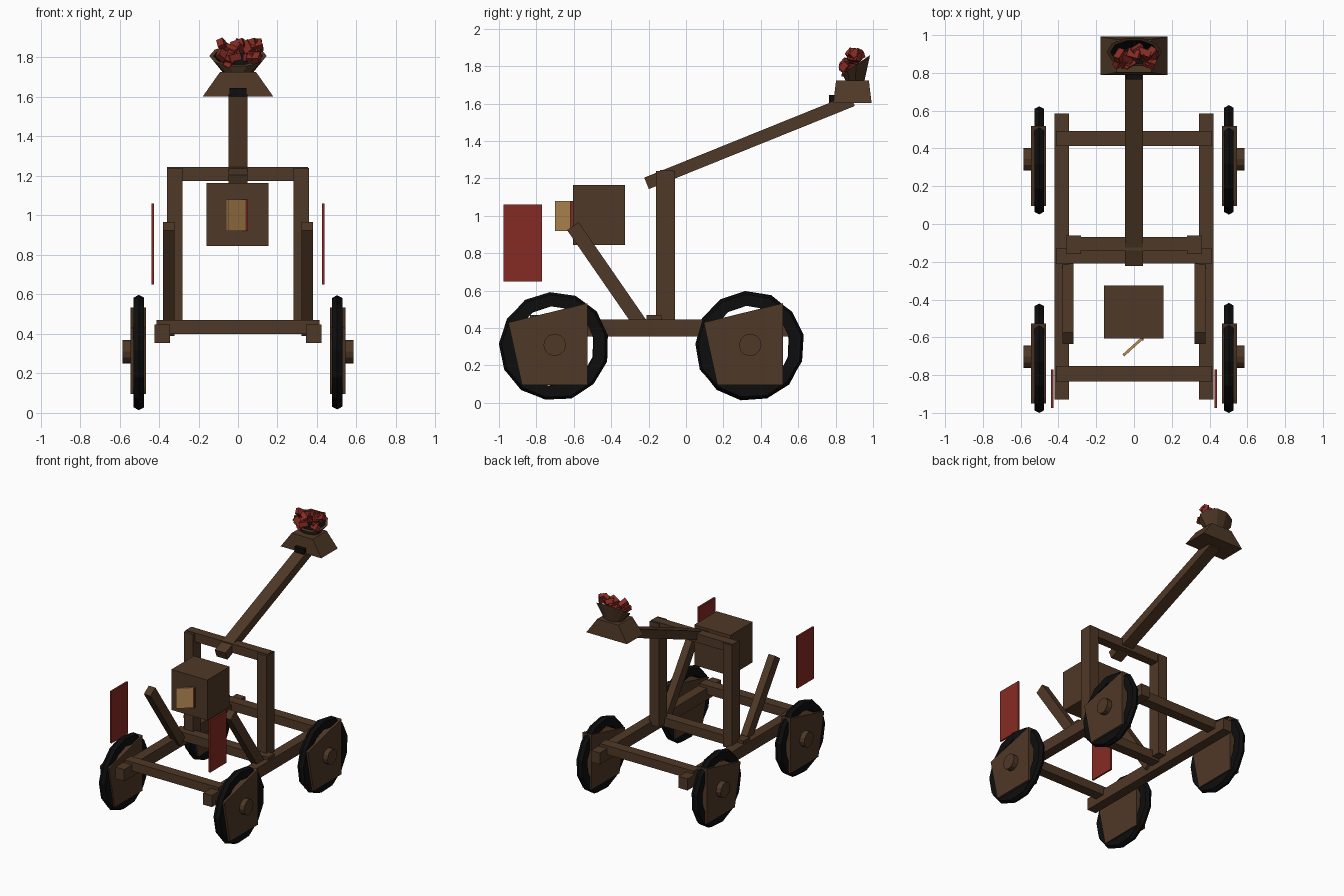
import bpy, bmesh, math, random
from mathutils import Vector, Matrix, Euler

if "Cube" in bpy.data.objects:
    bpy.data.objects.remove(bpy.data.objects["Cube"])

random.seed(4)


def mat(name, col):
    m = bpy.data.materials.new(name)
    m.diffuse_color = (*col, 1)
    m.use_nodes = True
    m.node_tree.nodes["Principled BSDF"].inputs["Base Color"].default_value = m.diffuse_color
    return m


WOOD = mat("dark_wood", (0.078, 0.040, 0.020))
BLACK = mat("black_tyre", (0.004, 0.004, 0.004))
RED = mat("brick_red", (0.24, 0.024, 0.017))
TAN = mat("pale_wood", (0.50, 0.27, 0.09))


def finish(bm, name, *mats):
    bmesh.ops.recalc_face_normals(bm, faces=bm.faces)
    me = bpy.data.meshes.new(name)
    bm.to_mesh(me)
    bm.free()
    for m in mats:
        me.materials.append(m)
    ob = bpy.data.objects.new(name, me)
    bpy.context.collection.objects.link(ob)
    return ob


def box(name, x, y, z, m):
    """Box from (min, max) ranges."""
    bm = bmesh.new()
    bmesh.ops.create_cube(bm, size=1)
    for v in bm.verts:
        v.co = Vector([(r[0] + r[1]) / 2 + c * (r[1] - r[0]) for r, c in zip((x, y, z), v.co)])
    return finish(bm, name, m)


def beam(name, x, width, a, b, thick, m):
    """Sloping beam in the y-z plane between points a and b."""
    p, q = Vector((x, *a)), Vector((x, *b))
    d = q - p
    bm = bmesh.new()
    bmesh.ops.create_cube(bm, size=1)
    bmesh.ops.scale(bm, vec=(width, d.length, thick), verts=bm.verts)
    rot = Matrix.Rotation(math.atan2(d.z, d.y), 4, 'X')
    bmesh.ops.transform(bm, matrix=Matrix.Translation((p + q) / 2) @ rot, verts=bm.verts)
    return finish(bm, name, m)


def prism(name, pts, x0, x1, m):
    """Extrude a y-z outline along x."""
    bm = bmesh.new()
    f = bm.faces.new([bm.verts.new((x0, y, z)) for y, z in pts])
    ext = bmesh.ops.extrude_face_region(bm, geom=[f])["geom"]
    bmesh.ops.translate(bm, vec=(x1 - x0, 0, 0),
                        verts=[g for g in ext if isinstance(g, bmesh.types.BMVert)])
    return finish(bm, name, m)


def circle(cy, cz, r, n, phase=0):
    return [(cy + r * math.cos(phase + math.tau * i / n), cz + r * math.sin(phase + math.tau * i / n))
            for i in range(n)]


def tyre(name, s, cy, cz, m, n=13):
    """Rough ring with a slightly crowned tread."""
    bm = bmesh.new()
    section = [(0.476, 0.215), (0.476, 0.278), (0.502, 0.292), (0.528, 0.278), (0.528, 0.215)]
    rings = []
    for i in range(n):
        a, k = math.tau * i / n + 0.2, random.uniform(0.985, 1.015)
        rings.append([bm.verts.new((s * x, cy + r * k * math.cos(a), cz + r * k * math.sin(a)))
                      for x, r in section])
    for i in range(n):
        r0, r1 = rings[i], rings[(i + 1) % n]
        for j in range(5):
            k = (j + 1) % 5
            bm.faces.new((r0[j], r0[k], r1[k], r1[j]))
    return finish(bm, name, m)


# Chassis, uprights, braces, side shields and wheels on both sides
for s, side in ((-1, "left"), (1, "right")):
    def sx(a, b):
        return (min(s * a, s * b), max(s * a, s * b))
    box(f"{side}_rail", sx(0.345, 0.422), (-0.93, 0.585), (0.355, 0.447), WOOD)
    box(f"{side}_post", sx(0.28, 0.36), (-0.16, -0.06), (0.42, 1.24), WOOD)
    beam(f"{side}_brace", s * 0.35, 0.058, (-0.605, 0.945), (-0.235, 0.41), 0.075, WOOD)
    box(f"{side}_shield", sx(0.425, 0.439), (-0.975, -0.77), (0.65, 1.06), RED)
    for cy, end in ((-0.705, "front"), (0.34, "rear")):
        plate = [(-0.245, 0.43), (0.178, 0.533), (0.178, 0.096), (-0.172, 0.096)]
        prism(f"{end}_{side}_wheel_plate", [(cy + y, z) for y, z in plate], s * 0.465, s * 0.545, WOOD)
        prism(f"{end}_{side}_hub", circle(cy + 0.003, 0.31, 0.06, 12), s * 0.54, s * 0.585, WOOD)
        tyre(f"{end}_{side}_tyre", s, cy, 0.304, BLACK)

# Crossbars
for name, y in (("front", -0.793), ("middle", -0.17), ("rear", 0.453)):
    box(f"{name}_crossbar", (-0.412, 0.412), (y - 0.04, y + 0.04), (0.40, 0.47), WOOD)
box("top_beam", (-0.36, 0.355), (-0.14, -0.07), (1.175, 1.245), WOOD)

# Throwing arm with a dark binding
beam("throwing_arm", 0, 0.095, (-0.211, 1.174), (0.89, 1.618), 0.066, WOOD)
box("arm_binding", (-0.042, 0.042), (0.765, 0.81), (1.60, 1.645), BLACK)

# Counterweight with a half-open hatch
box("counterweight", (-0.16, 0.155), (-0.605, -0.325), (0.845, 1.165), WOOD)
hatch = box("hatch", (-0.065, 0.065), (-0.007, 0.007), (-0.08, 0.08), TAN)
hatch.rotation_euler.z = math.radians(42)
hatch.location = (-0.008, -0.652, 1.0)
box("hatch_edge", (0.04, 0.05), (-0.617, -0.60), (0.92, 1.08), RED)

# Tapered cup base
bm = bmesh.new()
bmesh.ops.create_cube(bm, size=1)
for v in bm.verts:
    top = v.co.z > 0
    v.co = Vector(((0.092 if top else 0.178) * 2 * v.co.x,
                   0.89 + v.co.y * (0.175 if top else 0.205), 1.725 if top else 1.603))
finish(bm, "cup_base", WOOD)

# Tilted bowl, open to the front, black inside
bm = bmesh.new()
n = 10
rings = []
for rx, ry, cy, z, tilt in ((0.07, 0.05, 0.905, 1.715, 0), (0.145, 0.078, 0.91, 1.808, 0.7),
                            (0.125, 0.064, 0.91, 1.808, 0.7), (0.06, 0.035, 0.905, 1.745, 0)):
    rings.append([bm.verts.new((rx * math.cos(math.tau * i / n), cy + ry * math.sin(math.tau * i / n),
                                z + tilt * ry * math.sin(math.tau * i / n))) for i in range(n)])
for k in range(3):
    for i in range(n):
        j = (i + 1) % n
        f = bm.faces.new((rings[k][i], rings[k][j], rings[k + 1][j], rings[k + 1][i]))
        f.material_index = int(k == 2)
bm.faces.new(rings[0])
bm.faces.new(rings[3]).material_index = 1
finish(bm, "bowl", WOOD, BLACK)

# Heap of rubble in the bowl
bm = bmesh.new()
for i in range(18):
    t = random.random()
    pos = Vector((random.uniform(-0.10, 0.11), 0.845 + 0.06 * t + random.uniform(-0.01, 0.02), 1.775 + 0.095 * t))
    pos.x *= 0.65 + 0.35 * t
    rot = Euler([random.uniform(0, 3) for _ in range(3)]).to_matrix().to_4x4()
    size = Matrix.Diagonal((0.045, 0.035, 0.065, 1))
    bmesh.ops.create_cube(bm, size=1, matrix=Matrix.Translation(pos) @ rot @ size)
finish(bm, "rubble", RED)
